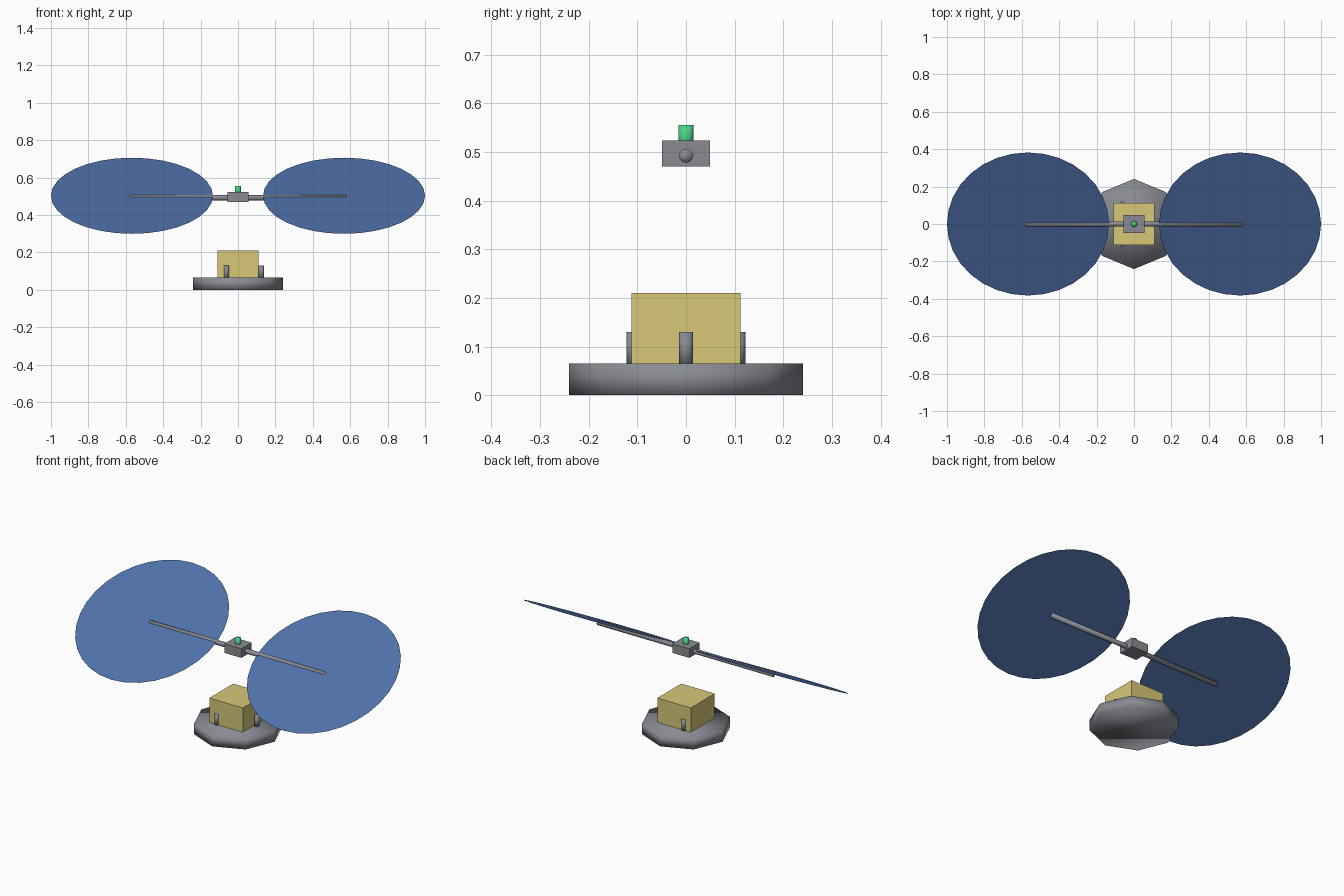
import bpy
import math

old = bpy.data.objects.get("Cube")
if old:
    bpy.data.objects.remove(old, do_unlink=True)


def material(name, rgb):
    m = bpy.data.materials.new(name)
    m.use_nodes = True
    color = (*rgb, 1.0)
    m.diffuse_color = color
    m.node_tree.nodes["Principled BSDF"].inputs["Base Color"].default_value = color
    return m


grey = material("metal grey", (0.25, 0.26, 0.29))
gold = material("foil gold", (0.69, 0.58, 0.19))
blue = material("panel blue", (0.08, 0.165, 0.40))
green = material("lamp green", (0.07, 0.65, 0.25))


def finish(name, mat):
    ob = bpy.context.object
    ob.name = ob.data.name = name
    ob.data.materials.append(mat)
    return ob


def box(name, mat, size, z0, z1):
    bpy.ops.mesh.primitive_cube_add(size=1, location=(0, 0, (z0 + z1) / 2))
    ob = finish(name, mat)
    ob.scale = (size[0], size[1], z1 - z0)
    bpy.ops.object.transform_apply(location=False, rotation=False, scale=True)
    return ob


def cylinder(name, mat, radius, length, center, sides, rotation=(0, 0, 0)):
    # Smooth everywhere, caps included
    bpy.ops.mesh.primitive_cylinder_add(vertices=sides, radius=radius, depth=length,
                                        location=center, rotation=rotation)
    bpy.ops.object.shade_smooth()
    return finish(name, mat)


# Base plate, body and three posts around it
cylinder("base_plate", grey, 0.241, 0.065, (0, 0, 0.0325), 8)
box("body", gold, (0.221, 0.225), 0.064, 0.21)
for i in range(3):
    a = math.radians(120 * i)
    cylinder(f"post_{i + 1}", grey, 0.0145, 0.07,
             (0.125 * math.cos(a), 0.125 * math.sin(a), 0.095), 12)

# Hub with lamp, floating above the body
box("hub", grey, (0.113, 0.098), 0.47, 0.524)
cylinder("lamp", green, 0.0155, 0.05, (0, 0, 0.531), 16)

# Cross rod and the two tilted round panels
cylinder("cross_rod", grey, 0.014, 1.16, (0, 0, 0.492), 16, (0, math.pi / 2, 0))
for side, name in ((1, "left_panel"), (-1, "right_panel")):
    bpy.ops.mesh.primitive_circle_add(vertices=32, radius=0.433, fill_type='NGON',
                                      location=(side * 0.567, 0, 0.503),
                                      rotation=(math.radians(28), 0, 0))
    finish(name, blue)
